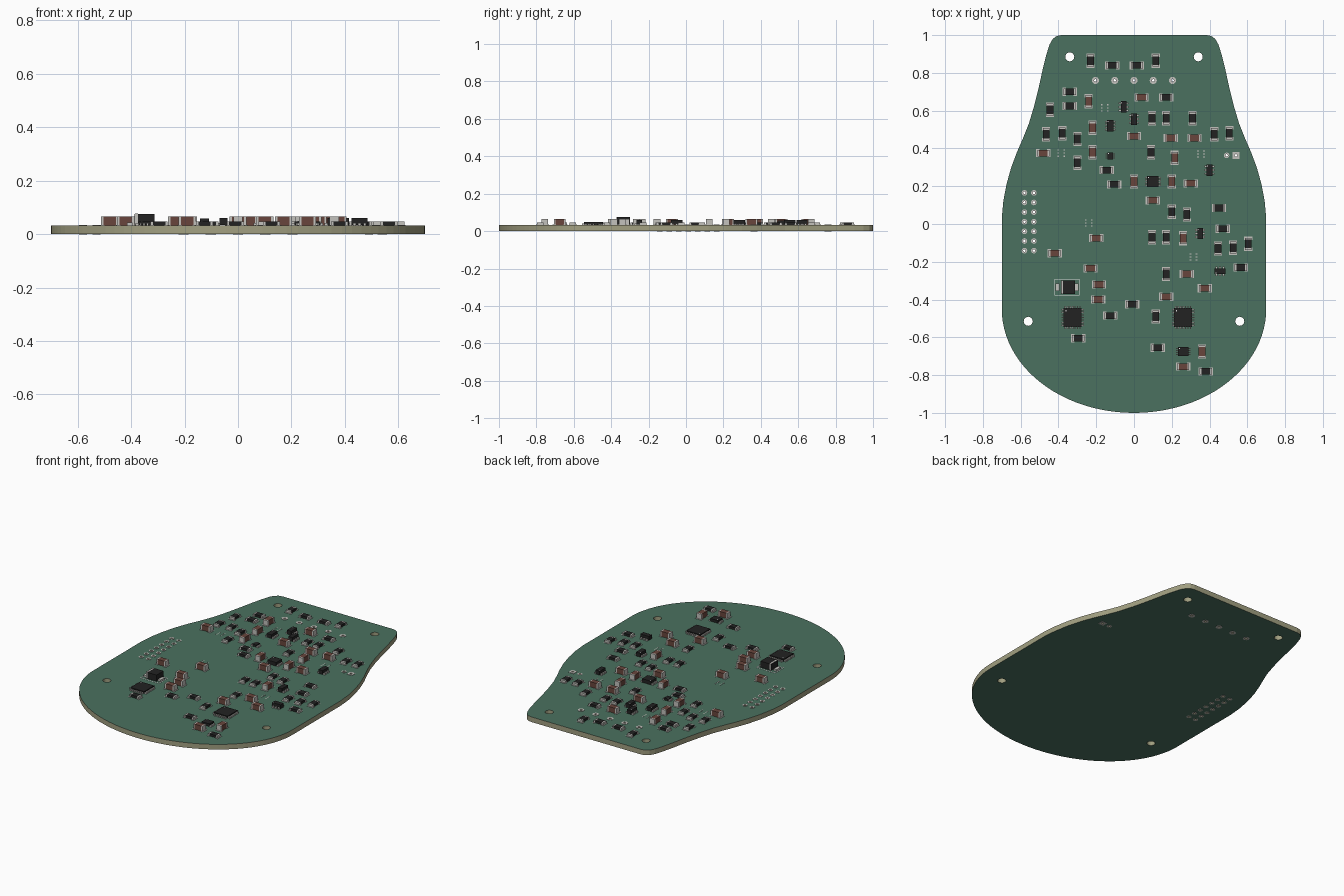
import bpy, bmesh
from math import sin, cos, pi
from mathutils import Matrix, Vector

if "Cube" in bpy.data.objects:
    bpy.data.objects.remove(bpy.data.objects["Cube"], do_unlink=True)


def make_material(name, red, green, blue):
    material = bpy.data.materials.new(name)
    colour = (red, green, blue, 1)
    material.diffuse_color = colour
    material.use_nodes = True
    material.node_tree.nodes["Principled BSDF"].inputs["Base Color"].default_value = colour
    return material


green = make_material("board green", .07, .165, .115)
beige = make_material("laminate beige", .36, .35, .22)
black = make_material("package black", .016, .016, .016)
brown = make_material("ceramic brown", .14, .06, .045)
metal = make_material("solder metal", .55, .54, .51)
white = make_material("marking white", .85, .85, .85)

TOP = .032      # upper face of the board


def add_object(name, mesh, location=(0, 0, 0), turn=0):
    obj = bpy.data.objects.new(name, mesh)
    obj.location = location
    obj.rotation_euler.z = turn
    bpy.context.collection.objects.link(obj)
    return obj


def circle(x, y, radius, count=20):
    return [(x + radius * cos(2 * pi * i / count), y + radius * sin(2 * pi * i / count))
            for i in range(count)]


def square(x, y, half):
    return [(x - half, y - half), (x + half, y - half), (x + half, y + half), (x - half, y + half)]


def filled_plate(name, loops, bottom, top, materials):
    """Extruded flat shape; loops inside other loops become holes."""
    curve = bpy.data.curves.new(name + " profile", "CURVE")
    curve.dimensions = "2D"
    curve.fill_mode = "BOTH"
    curve.extrude = (top - bottom) / 2
    for loop in loops:
        spline = curve.splines.new("POLY")
        spline.points.add(len(loop) - 1)
        for point, (x, y) in zip(spline.points, loop):
            point.co = (x, y, 0, 1)
        spline.use_cyclic_u = True
    helper = add_object(name + " helper", curve)
    bpy.context.view_layer.update()
    mesh = bpy.data.meshes.new_from_object(helper.evaluated_get(bpy.context.evaluated_depsgraph_get()))
    bpy.data.objects.remove(helper, do_unlink=True)
    bpy.data.curves.remove(curve)
    mesh.materials.clear()
    for material in materials:
        mesh.materials.append(material)
    for face in mesh.polygons:
        face.use_smooth = False
        # walls take the last material, flat faces the first
        face.material_index = 0 if abs(face.normal.z) > .5 else len(materials) - 1
    return add_object(name, mesh, (0, 0, (top + bottom) / 2))


# Board outline: right flank, mirrored, closed by an elliptical lower end
flank = [(.7, .03), (.692, .12), (.675, .21), (.65, .3), (.62, .38), (.585, .46), (.557, .53),
         (.53, .62), (.505, .72), (.483, .82), (.463, .9), (.447, .95), (.43, .98), (.41, .995), (.385, 1)]
bowl = [(-.7 * cos(pi * i / 48), -.45 - .55 * sin(pi * i / 48)) for i in range(49)]
outline = bowl + flank + [(-x, y) for x, y in reversed(flank)]

mount_holes = [(side * x, y) for side in (-1, 1) for x, y in ((.34, .885), (.56, -.515))]
pin_holes = [(i * .102, .76) for i in range(-2, 3)]
pin_holes += [(x, .165 - row * .051) for x in (-.58, -.53) for row in range(7)]
pin_holes.append((.49, .363))
square_pin = (.54, .363)

drills = [circle(x, y, .024) for x, y in mount_holes]
drills += [circle(x, y, .007, 10) for x, y in pin_holes + [square_pin]]
filled_plate("circuit_board", [outline] + drills, 0, TOP, [green, beige])

# Plated rings on both faces
for name, low, high in (("upper_pin_pads", TOP, TOP + .002), ("lower_pin_pads", -.001, 0)):
    rings = []
    for i, (x, y) in enumerate(pin_holes):
        radius = .019 if i < 5 else .015
        rings += [circle(x, y, radius, 16), circle(x, y, .007, 10)]
    rings += [square(*square_pin, .018), circle(*square_pin, .007, 10)]
    filled_plate(name, rings, low, high, [metal])


def part_mesh(name, boxes):
    """One mesh made of boxes: material, x, y, width, depth, low, high."""
    mesh = bpy.data.meshes.new(name)
    bm = bmesh.new()
    palette = []
    for material, x, y, width, depth, low, high in boxes:
        if material not in palette:
            palette.append(material)
            mesh.materials.append(material)
        matrix = Matrix.Translation((x, y, (low + high) / 2)) @ Matrix.Diagonal((width, depth, high - low, 1))
        made = bmesh.ops.create_cube(bm, size=1, matrix=matrix)
        for face in {f for v in made["verts"] for f in v.link_faces}:
            face.material_index = palette.index(material)
    bm.to_mesh(mesh)
    bm.free()
    return mesh


def chip(name, body, height, width):
    boxes = [(body, 0, 0, .046, width, .001, height)]
    for end in (-1, 1):
        boxes.append((metal, end * .027, 0, .01, width, .001, height))
        boxes.append((metal, end * .029, 0, .018, width + .008, 0, .002))
    return part_mesh(name, boxes)


def leaded(name, width, depth, height, count, four_sides=False):
    boxes = [(black, 0, 0, width, depth, .003, height),
             (white, -width * .36, depth * .36, .006, .006, height, height + .0005)]
    for side in (-1, 1):
        for i in range(count):
            step = (i + .5) / count - .5
            pin = min(.012, depth / count * .5)
            boxes.append((metal, side * (width / 2 + .004), step * depth * .95, .014, pin, 0, .01))
            if four_sides:
                boxes.append((metal, step * width * .95, side * (depth / 2 + .004), pin, .014, 0, .01))
    return part_mesh(name, boxes)


def place(name, mesh, spots, turn=0):
    for i, (x, y) in enumerate(spots):
        add_object(f"{name}_{i + 1}", mesh, (x, y, TOP), turn)


# Chip resistors
resistor = chip("resistor", black, .015, .035)
place("upright_resistor", resistor, [
    (-.23, .865), (.115, .865), (-.445, .605), (-.465, .475), (-.38, .48), (-.3, .45), (-.3, .325),
    (.095, .56), (.17, .56), (.31, .56), (.425, .475), (.505, .48), (.09, .38), (.2, .065),
    (.28, .05), (.095, -.07), (.17, -.07), (.445, -.13), (.525, -.125), (.605, -.105),
    (.17, -.265), (.115, -.49)], pi / 2)
place("level_resistor", resistor, [
    (-.115, .84), (.015, .84), (-.34, .7), (-.34, .625), (.17, .67), (-.145, .285), (-.105, .21),
    (.45, .085), (.47, -.025), (.565, -.23), (-.01, -.425), (-.125, -.485), (-.295, -.605),
    (.125, -.655), (.38, -.78)])

# Chip capacitors
capacitor = chip("capacitor", brown, .034, .035)
place("upright_capacitor", capacitor, [
    (-.24, .65), (-.22, .51), (-.22, .38), (0, .225), (.2, .225), (.215, .35), (.26, -.075),
    (.36, -.675)], pi / 2)
place("level_capacitor", capacitor, [
    (.04, .67), (0, .465), (.195, .455), (.32, .455), (-.48, .375), (.3, .215), (.1, .125),
    (-.2, -.075), (-.42, -.155), (-.23, -.235), (-.185, -.32), (-.19, -.4), (.28, -.265),
    (.375, -.34), (.17, -.385), (.26, -.755)])

# Small leaded packages and integrated circuits
transistor = leaded("transistor", .03, .06, .028, 3)
place("transistor", transistor, [(-.055, .62), (0, .555), (.4, .285), (.35, -.05)])
place("level_transistor", transistor, [(.455, -.25)], pi / 2)
place("driver_circuit", leaded("driver_circuit", .034, .062, .026, 4), [(-.125, .52)])
place("tiny_circuit", leaded("tiny_circuit", .028, .036, .016, 3), [(-.125, .36)])
place("regulator_circuit", leaded("regulator_circuit", .062, .058, .026, 4), [(.1, .225)])
place("sensor_circuit", leaded("sensor_circuit", .055, .045, .02, 4), [(.26, -.675)])
place("main_circuit", leaded("main_circuit", .096, .1, .016, 7, True), [(-.325, -.495), (.26, -.495)])

# Large diode with a printed frame
diode = [(black, .005, 0, .075, .07, .004, .044), (metal, -.025, 0, .01, .071, .004, .0445)]
for side in (-1, 1):
    diode.append((metal, side * .05, 0, .022, .04, 0, .012))
    diode.append((white, side * .065, 0, .004, .084, 0, .001))
    diode.append((white, 0, side * .042, .134, .004, 0, .001))
place("power_diode", part_mesh("power_diode", diode), [(-.355, -.335)])

# Empty footprints: two columns of tiny pads
footprint = part_mesh("footprint", [(metal, side * .016, row * .016, .009, .006, 0, .001)
                                    for side in (-1, 1) for row in (-1, 0, 1)])
place("footprint", footprint, [(-.155, .615), (-.385, .375), (-.24, .005), (.315, -.175), (.355, .37)])
